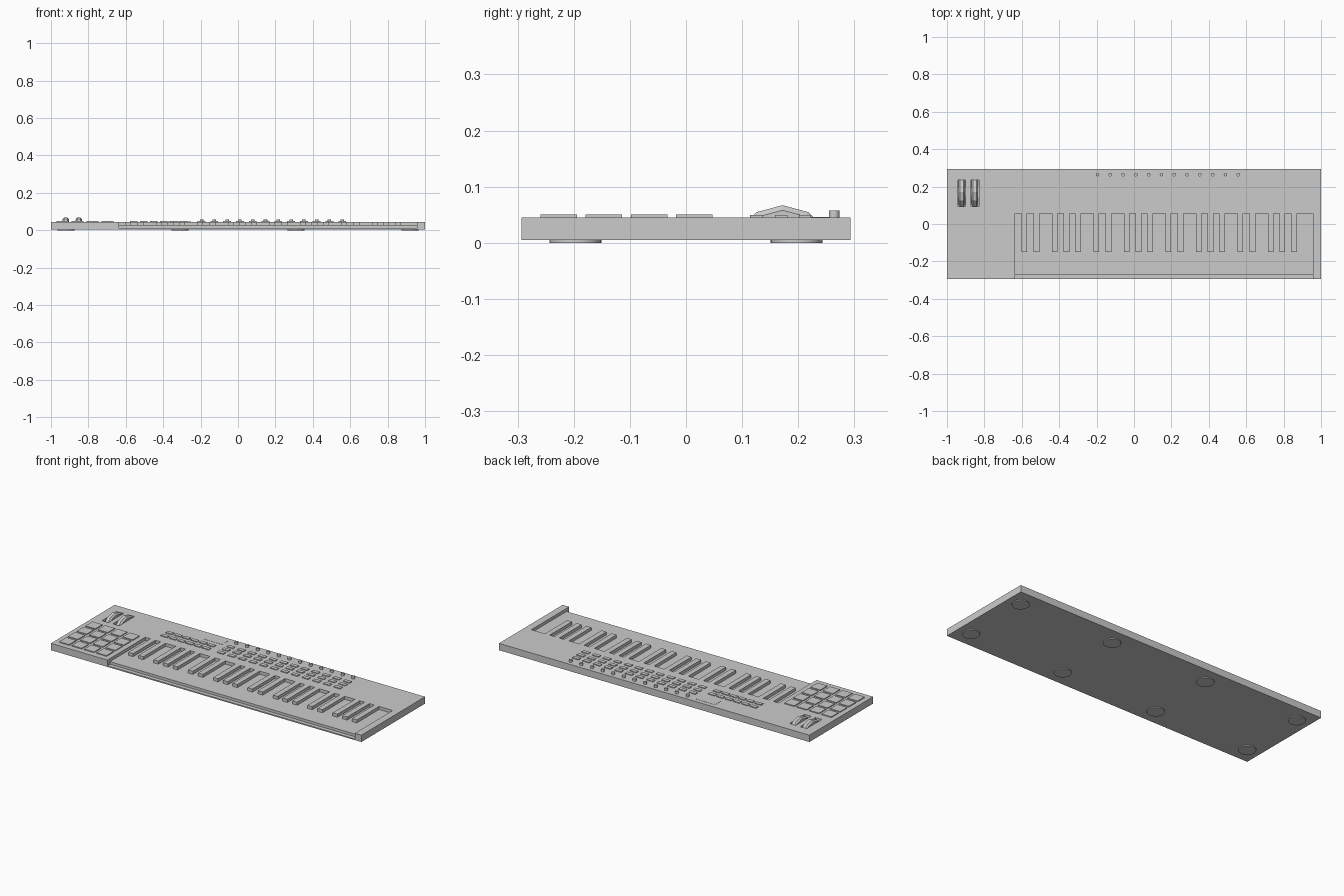
import bpy, bmesh, math

if "Cube" in bpy.data.objects:
    bpy.data.objects.remove(bpy.data.objects["Cube"])

TOP, BOTTOM = 0.045, 0.005          # case top and underside
BED_X0, BED_X1, BED_Y = -0.636, 0.958, 0.055
WHITE_TOP, LIP_TOP, LIP_Y = 0.027, 0.012, -0.27


def finish(name, bm):
    bmesh.ops.recalc_face_normals(bm, faces=bm.faces)
    mesh = bpy.data.meshes.new(name)
    bm.to_mesh(mesh)
    bm.free()
    ob = bpy.data.objects.new(name, mesh)
    bpy.context.collection.objects.link(ob)
    return ob


def add_box(bm, x0, x1, y0, y1, z0, z1):
    vs = bmesh.ops.create_cube(bm, size=1)["verts"]
    for v in vs:
        v.co = (x1 if v.co.x > 0 else x0, y1 if v.co.y > 0 else y0,
                z1 if v.co.z > 0 else z0)


def boxes(name, specs):
    bm = bmesh.new()
    for s in specs:
        add_box(bm, *s)
    return finish(name, bm)


def cylinders(name, centres, r, z0, z1, sides):
    bm = bmesh.new()
    for x, y in centres:
        vs = bmesh.ops.create_cone(bm, cap_ends=True, segments=sides, radius1=r,
                                   radius2=r, depth=z1 - z0)["verts"]
        bmesh.ops.translate(bm, verts=vs, vec=(x, y, (z0 + z1) / 2))
    ob = finish(name, bm)
    bpy.ops.object.select_all(action='DESELECT')
    ob.select_set(True)
    bpy.context.view_layer.objects.active = ob
    bpy.ops.object.shade_smooth_by_angle()
    return ob


# Case: U-shaped outline around the key bed, extruded upwards
outline = [(-1, -0.293), (BED_X0, -0.293), (BED_X0, BED_Y), (BED_X1, BED_Y),
           (BED_X1, -0.293), (1, -0.293), (1, 0.293), (-1, 0.293)]
bm = bmesh.new()
face = bm.faces.new([bm.verts.new((x, y, BOTTOM)) for x, y in outline])
ext = bmesh.ops.extrude_face_region(bm, geom=[face])["geom"]
bmesh.ops.translate(bm, vec=(0, 0, TOP - BOTTOM),
                    verts=[g for g in ext if isinstance(g, bmesh.types.BMVert)])
bm.faces.ensure_lookup_table()
case = finish("case", bm)

# Wheel slots cut in the case
WHEELS = (-0.921, -0.851)
cutter = boxes("wheel_slot_cutter",
               [(x - 0.021, x + 0.021, 0.094, 0.234, 0.02, 0.1) for x in WHEELS])
cutter.hide_render = True
mod = case.modifiers.new("slots", 'BOOLEAN')
mod.operation = 'DIFFERENCE'
mod.solver = 'EXACT'
mod.object = cutter
bpy.context.view_layer.objects.active = case
bpy.ops.object.modifier_apply(modifier="slots")
bpy.data.objects.remove(cutter)

# Pitch and modulation wheels: 12-sided arcs with a stepped, rounded tread
for name, cx in zip(("pitch_wheel", "modulation_wheel"), WHEELS):
    bm = bmesh.new()
    rings = []
    for dx, r in ((-0.017, 0.083), (-0.009, 0.092), (0.009, 0.092), (0.017, 0.083)):
        rings.append([bm.verts.new((cx + dx, 0.172 + r * math.sin(math.radians(a)),
                                    -0.025 + r * math.cos(math.radians(a))))
                      for a in (-60, -30, 0, 30, 60)])
    for a, b in zip(rings, rings[1:]):
        for i in range(5):
            j = (i + 1) % 5
            bm.faces.new((a[i], a[j], b[j], b[i]))
    bm.faces.new(rings[0])
    bm.faces.new(rings[-1])
    finish(name, bm)

# Key bed: white key slab, lower front lip
boxes("white_keys", [(BED_X0, BED_X1, LIP_Y, BED_Y, BOTTOM, WHITE_TOP)])
boxes("front_lip", [(BED_X0, BED_X1, -0.293, LIP_Y, BOTTOM, LIP_TOP)])

# Black keys: four octaves across 29 white keys
unit = (BED_X1 - BED_X0) / 29
boxes("black_keys", [(BED_X0 + (7 * o + k) * unit - 0.0155,
                      BED_X0 + (7 * o + k) * unit + 0.0155,
                      -0.15, BED_Y, WHITE_TOP, TOP)
                     for o in range(4) for k in (0.9, 2.1, 3.87, 5.0, 6.13)])

# Drum pads: 4 x 4
boxes("drum_pads", [(-0.97 + 0.08 * i, -0.906 + 0.08 * i,
                     -0.259 + 0.0803 * j, -0.194 + 0.0803 * j, TOP, 0.05)
                    for i in range(4) for j in range(4)])

# Button banks
boxes("left_buttons", [(-0.578 + 0.0535 * i, -0.537 + 0.0535 * i,
                        y - 0.011, y + 0.011, TOP, 0.0495)
                       for i in range(6) for y in (0.125, 0.17)])
KNOB_X = [-0.195 + 0.0684 * i for i in range(12)]
boxes("right_buttons", [(x - 0.021, x + 0.021, y - 0.011, y + 0.011, TOP, 0.0495)
                        for x in KNOB_X for y in (0.125, 0.17, 0.212)])

# Display panel
boxes("display", [(-0.375, -0.25, 0.212, 0.268, TOP, 0.046)])

# Knobs and feet
cylinders("knobs", [(x, 0.264) for x in KNOB_X], 0.0095, TOP, 0.058, 16)
cylinders("feet", [(x, y) for x in (-0.92, -0.31, 0.31, 0.92)
                   for y in (-0.197, 0.197)], 0.046, 0.0, BOTTOM, 24)
